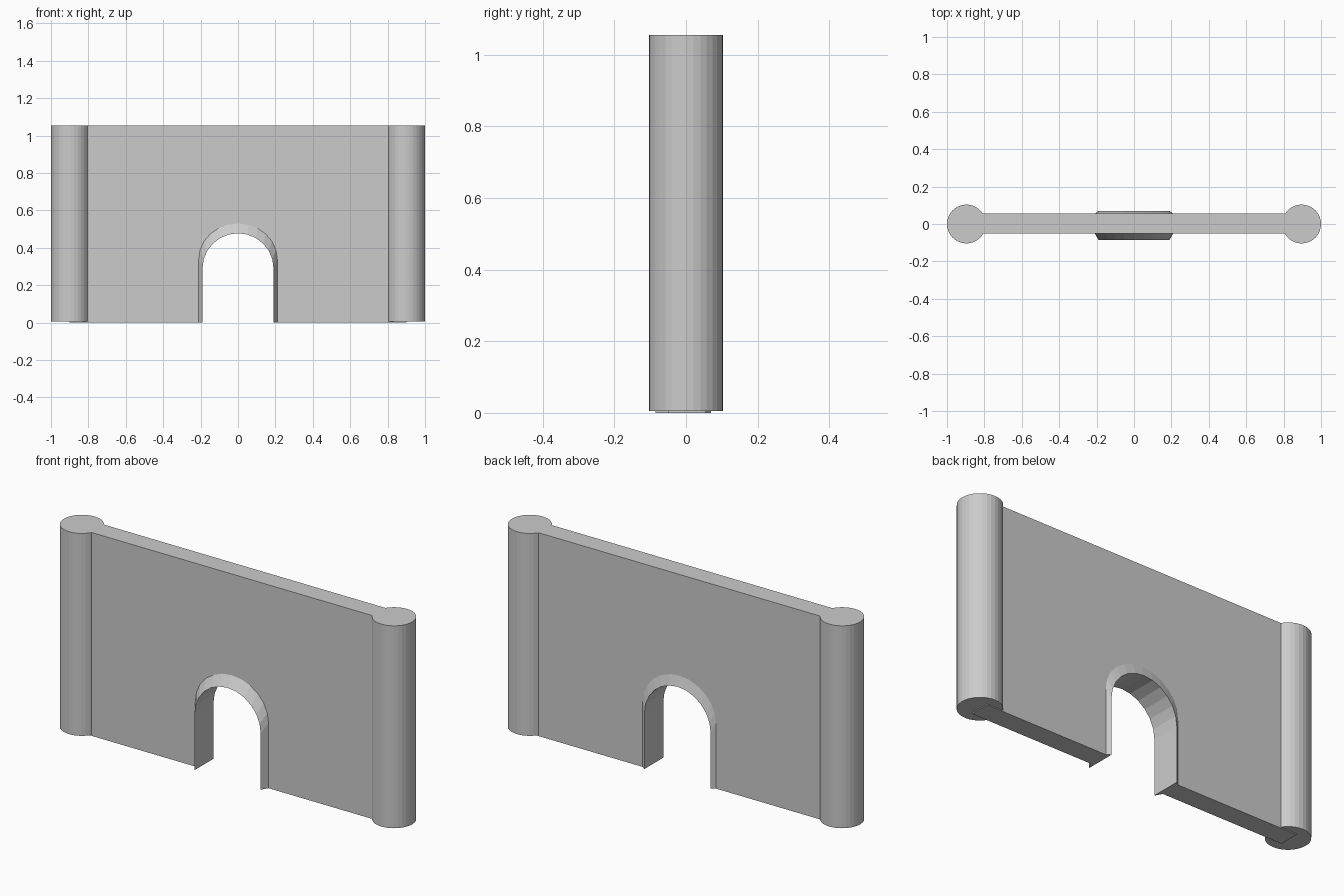
import bpy, bmesh
from math import sin, cos, pi

cube = bpy.data.objects.get("Cube")
if cube:
    bpy.data.objects.remove(cube, do_unlink=True)

HEIGHT = 1.055
FRONT, BACK = -0.05, 0.055            # wall faces
TRIM_FRONT, TRIM_BACK = -0.085, 0.07  # proud edges of the arch trim

stone = bpy.data.materials.new("light_grey_stone")
stone.use_nodes = True
colour = (0.6, 0.6, 0.6, 1)
stone.diffuse_color = colour
stone.node_tree.nodes["Principled BSDF"].inputs["Base Color"].default_value = colour


def finish(name, bm):
    bmesh.ops.recalc_face_normals(bm, faces=bm.faces)
    mesh = bpy.data.meshes.new(name)
    bm.to_mesh(mesh)
    bm.free()
    mesh.materials.append(stone)
    obj = bpy.data.objects.new(name, mesh)
    bpy.context.collection.objects.link(obj)
    return obj


def arch(half, spring, top, steps=12):
    """Arch outline from the left foot over the crown to the right foot."""
    pts = [(-half, 0)]
    for i in range(steps + 1):
        a = pi - pi * i / steps
        pts.append((half * cos(a), spring + (top - spring) * sin(a)))
    return pts + [(half, 0)]


outer = arch(0.21, 0.34, 0.53)
inner = arch(0.19, 0.29, 0.478)

# Wall with an arched notch
bm = bmesh.new()
outline = [(-0.9, 0)] + outer + [(0.9, 0), (0.9, HEIGHT), (-0.9, HEIGHT)]
face = bm.faces.new([bm.verts.new((x, FRONT, z)) for x, z in outline])
extruded = bmesh.ops.extrude_face_region(bm, geom=[face], use_keep_orig=True)
moved = [g for g in extruded["geom"] if isinstance(g, bmesh.types.BMVert)]
bmesh.ops.translate(bm, verts=moved, vec=(0, BACK - FRONT, 0))
finish("wall", bm)

# Bevelled trim lining the archway
bm = bmesh.new()
section = [(outer, FRONT), (inner, TRIM_FRONT), (inner, TRIM_BACK), (outer, BACK)]
rows = [[bm.verts.new((x, y, z)) for x, z in prof] for prof, y in section]
for k, a in enumerate(rows):
    b = rows[(k + 1) % len(rows)]
    for i in range(len(a) - 1):
        bm.faces.new((a[i], a[i + 1], b[i + 1], b[i]))
for end in (0, -1):
    bm.faces.new([row[end] for row in rows])
finish("arch_trim", bm)

# Round end columns
for side, name in ((1, "left_column"), (-1, "right_column")):
    bm = bmesh.new()
    bmesh.ops.create_cone(bm, cap_ends=True, segments=32, radius1=0.104,
                          radius2=0.104, depth=HEIGHT - 0.005)
    column = finish(name, bm)
    column.location = (side * 0.896, 0, (HEIGHT + 0.005) / 2)
